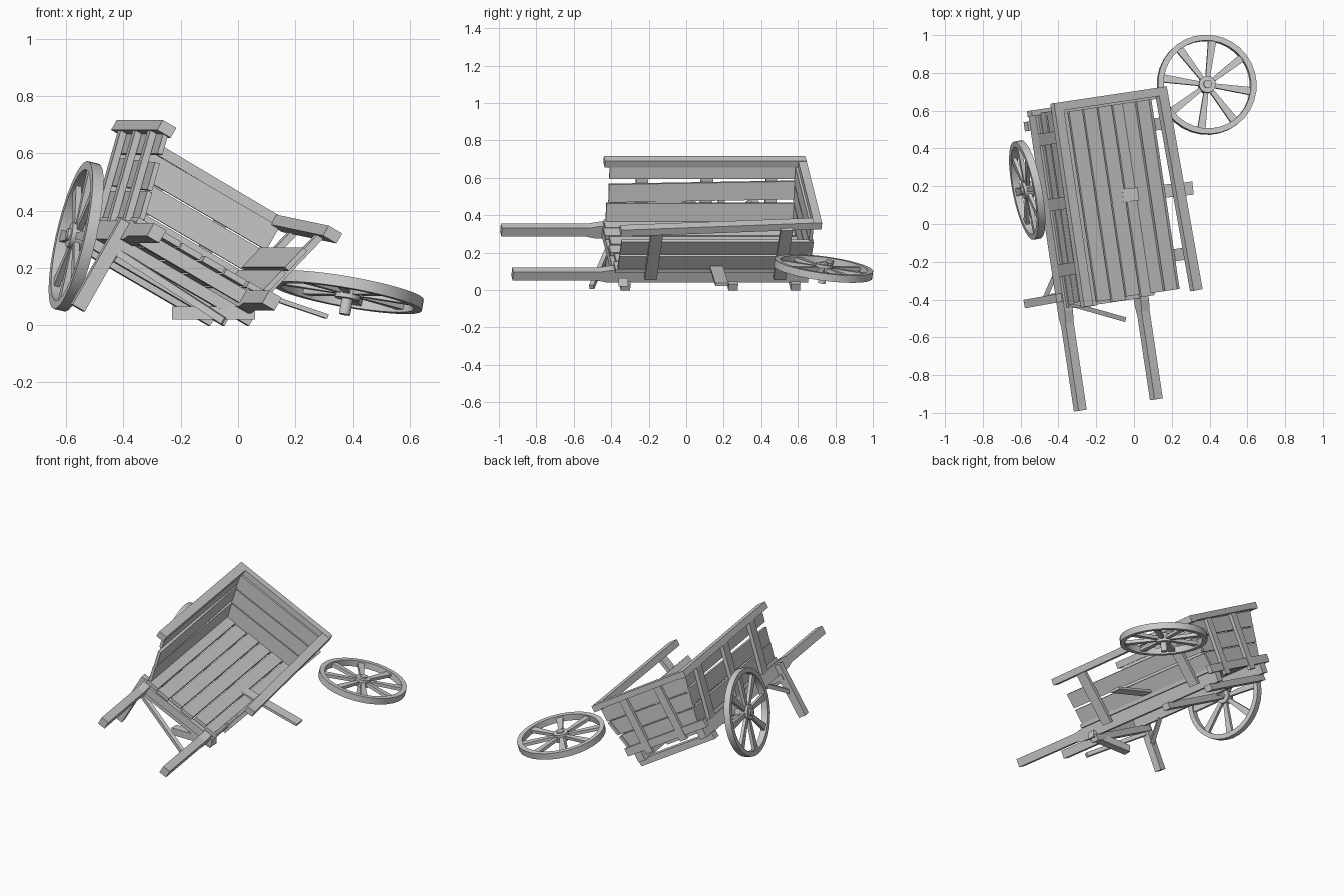
import bpy, bmesh, math
from mathutils import Matrix, Vector

if "Cube" in bpy.data.objects:
    bpy.data.objects.remove(bpy.data.objects["Cube"])

rad = math.radians
# Cart frame: x = across, y = along (back +), z = bed normal; rolled onto its broken side
CART = (Matrix.Translation((-0.234, 0, 0.21)) @ Matrix.Rotation(rad(8.5), 4, 'Z')
        @ Matrix.Rotation(rad(30), 4, 'Y'))
WORLD = Matrix.Identity(4)
VC = 0.03          # body centre across the cart
LEAN = rad(14)     # outward lean of the side walls


def finish(name, bm, mat):
    bmesh.ops.recalc_face_normals(bm, faces=bm.faces)
    me = bpy.data.meshes.new(name)
    bm.to_mesh(me)
    bm.free()
    ob = bpy.data.objects.new(name, me)
    ob.matrix_world = mat
    bpy.context.collection.objects.link(ob)
    return ob


def box(name, loc, size, rot=None, frame=CART):
    bm = bmesh.new()
    bmesh.ops.create_cube(bm, size=1, matrix=Matrix.Diagonal((*size, 1)))
    return finish(name, bm, frame @ Matrix.Translation(loc) @ (rot or WORLD))


def stick(name, a, b, w, t, frame=WORLD):
    """Square bar from a to b, w wide and t thick."""
    a, b = Vector(a), Vector(b)
    rot = (b - a).to_track_quat('Y', 'Z').to_matrix().to_4x4()
    return box(name, (a + b) / 2, (w, (b - a).length, t), rot, frame)


def wall_x(s, n):
    return VC + s * (0.25 + (n - 0.05) * math.tan(LEAN))


def wheel(name, loc, axis, r=0.265, stub=0.08, n=32):
    bm = bmesh.new()
    # rim
    prof = [(r, -0.02), (r, 0.02), (r - 0.03, 0.02), (r - 0.03, -0.02)]
    rings = [[bm.verts.new((p * math.cos(2 * math.pi * i / n), p * math.sin(2 * math.pi * i / n), z))
              for p, z in prof] for i in range(n)]
    for i in range(n):
        for k in range(4):
            a, b = rings[i], rings[(i + 1) % n]
            bm.faces.new((a[k], b[k], b[(k + 1) % 4], a[(k + 1) % 4]))
    # tapered spokes
    for i in range(8):
        rot = Matrix.Rotation(math.pi * i / 4, 4, 'Z')
        vs = bmesh.ops.create_cube(bm, size=1)['verts']
        for v in vs:
            out = v.co.x > 0
            v.co = rot @ Vector((r - 0.025 if out else 0.03,
                                 v.co.y * (0.042 if out else 0.022), v.co.z * 0.02))
    # hub, cap and axle stub
    for rr, z0, z1 in ((0.045, -0.025, 0.025), (0.022, 0.02, 0.035), (0.02, -stub, 0)):
        bmesh.ops.create_cone(bm, cap_ends=True, segments=16, radius1=rr, radius2=rr, depth=z1 - z0,
                              matrix=Matrix.Translation((0, 0, (z0 + z1) / 2)))
    q = Vector(axis).to_track_quat('Z', 'Y').to_matrix().to_4x4()
    ob = finish(name, bm, Matrix.Translation(loc) @ q)
    for p in ob.data.polygons:
        p.use_smooth = True
    bpy.context.view_layer.objects.active = ob
    ob.select_set(True)
    bpy.ops.object.shade_smooth_by_angle(angle=rad(30))
    ob.select_set(False)


# Long beams that thin down into handles
for side, s in (("left", -1), ("right", 1)):
    bm = bmesh.new()
    prof = [(-0.97, -0.027), (-0.52, -0.027), (-0.46, -0.04), (0.63, -0.04),
            (0.63, 0.035), (-0.44, 0.035), (-0.50, 0.024), (-0.97, 0.024)]
    f = bm.faces.new([bm.verts.new((-0.025, y, z)) for y, z in prof])
    new = bmesh.ops.extrude_face_region(bm, geom=[f])['geom']
    bmesh.ops.translate(bm, vec=(0.05, 0, 0), verts=[g for g in new if isinstance(g, bmesh.types.BMVert)])
    finish(side + "_handle_beam", bm, CART @ Matrix.Translation((0.01 + s * 0.235, 0, 0)))

# Bed planks
for i in range(6):
    w = 0.54 / 6
    off = (0.0, -0.012, 0.008, -0.006, 0.012, -0.003)[i]
    box("bed_plank", (VC - 0.27 + w * (i + 0.5), 0.095 + off, 0.045), (w - 0.008, 1.03, 0.022))

# Cross members under the bed
for y in (-0.36, 0.22, 0.56):
    box("cross_beam", (0.015, y, -0.055), (0.56, 0.05, 0.04))
box("front_cross_bar", (0.02, -0.41, 0.0), (0.46, 0.035, 0.05))
box("rear_cross_bar", (VC - 0.02, 0.625, 0.045), (0.6, 0.03, 0.05))


def side_plank(name, s, n0, n1, y0, y1, tilt=0):
    n = (n0 + n1) / 2
    rot = Matrix.Rotation(s * LEAN, 4, 'Y') @ Matrix.Rotation(rad(tilt), 4, 'X')
    box(name, (wall_x(s, n), (y0 + y1) / 2, n), (0.018, y1 - y0, n1 - n0), rot)


# Side wall planks: the left wall is nearly whole, the right one has lost its top
side_plank("left_plank_low", -1, 0.055, 0.155, -0.41, 0.62)
side_plank("left_plank_mid", -1, 0.165, 0.265, -0.40, 0.62, 1)
side_plank("left_plank_top", -1, 0.285, 0.36, -0.40, 0.62)
side_plank("right_plank_low", 1, 0.055, 0.15, -0.41, 0.63)
side_plank("right_plank_mid", 1, 0.16, 0.255, -0.41, 0.63)

# Wall posts
for side, s, ys in (("left", -1, (-0.22, 0.13, 0.48)), ("right", 1, (-0.23, 0.47))):
    for y in ys:
        box(side + "_wall_post", (wall_x(s, 0.18) + s * 0.022, y, 0.175),
            (0.024, 0.065, 0.37), Matrix.Rotation(s * LEAN, 4, 'Y'))

# Top rails, the right one sprung loose
stick("left_top_rail", (-0.306, -0.43, 0.372), (-0.306, 0.66, 0.372), 0.055, 0.04, CART)
stick("right_top_rail", (0.385, -0.43, 0.345), (0.34, 0.66, 0.365), 0.055, 0.04, CART)
stick("back_top_rail", (-0.325, 0.638, 0.374), (0.36, 0.638, 0.368), 0.045, 0.036, CART)

# Back wall
for i in range(3):
    n = 0.105 + i * 0.1
    box("back_plank", (VC, 0.612, n), (2 * (wall_x(1, n) - VC), 0.018, 0.094))
for s in (-1, 1):
    box("back_wall_post", (VC + s * 0.13, 0.632, 0.18), (0.05, 0.022, 0.37))

# Leg, brace and broken pieces
stick("left_leg", (-0.56, -0.42, 0.06), (-0.39, -0.39, 0.36), 0.045, 0.05)
stick("leg_brace", (-0.475, -0.40, 0.20), (-0.40, -0.23, 0.29), 0.025, 0.025)
stick("fallen_leg_bar", (-0.42, -0.40, 0.255), (-0.05, -0.505, 0.015), 0.025, 0.025)
stick("broken_axle_board", (-0.06, 0.15, 0.155), (0.31, 0.19, 0.03), 0.07, 0.016)
box("ground_plank", (-0.085, -0.335, 0.042), (0.29, 0.05, 0.045), None, WORLD)

# Wheels: one still on its axle, one lying beside the cart
wheel("left_wheel", (-0.565, 0.18, 0.31), (-0.955, -0.19, 0.22), stub=0.1)
wheel("loose_wheel", (0.385, 0.737, 0.115), (0.17, 0.13, 0.97))
